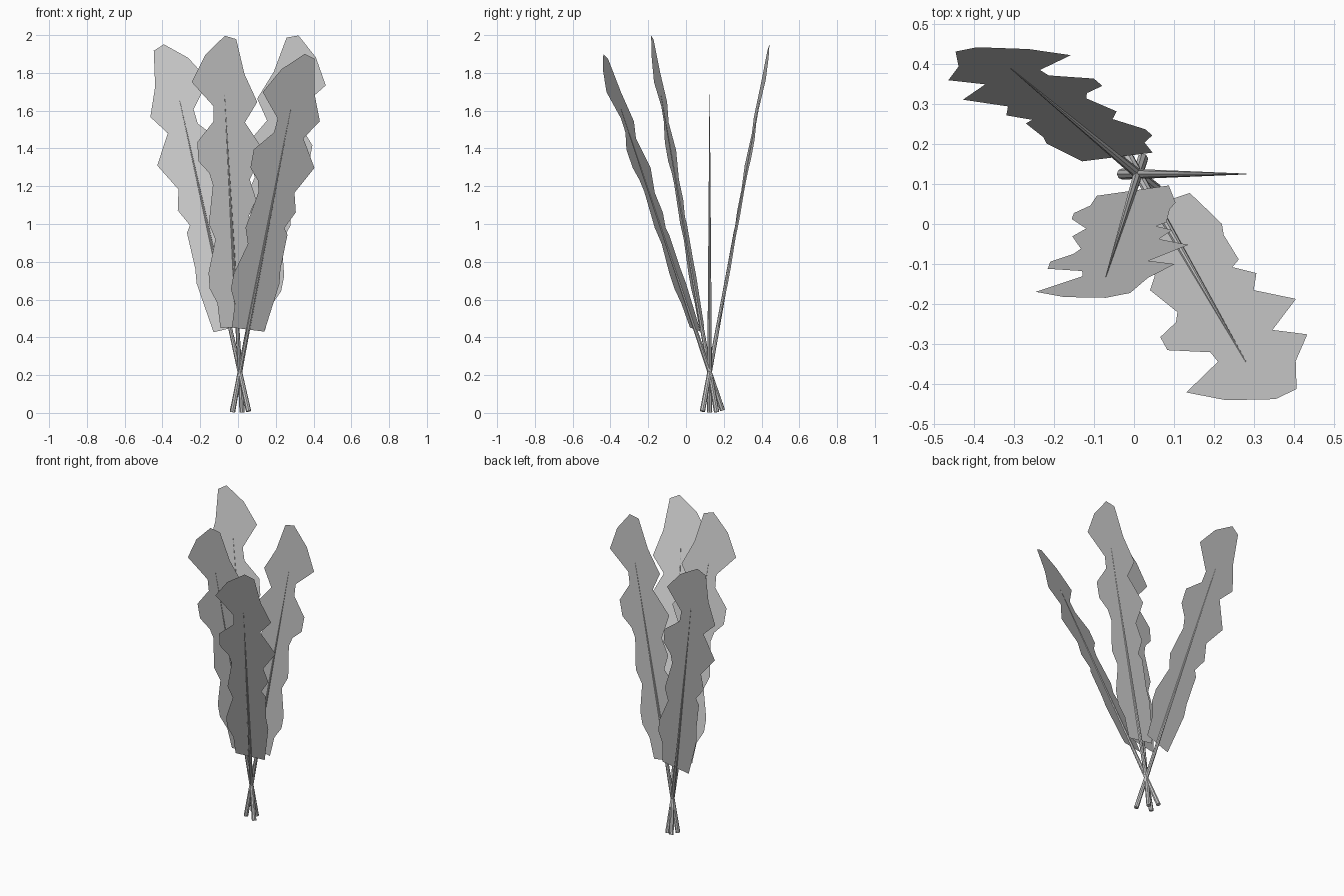
import bpy, bmesh
from mathutils import Vector, Matrix

if "Cube" in bpy.data.objects:
    bpy.data.objects.remove(bpy.data.objects["Cube"])

CROSS = Vector((0.01, 0.125, 0.216))   # point where all stems cross
T0, T1 = -0.216, 1.495                 # stem ends, measured along the stem

# ragged blade outline: (across, along stem)
OUTLINE = [
    (0.091, 0.238), (0.111, 0.408), (0.123, 0.514), (0.113, 0.593),
    (0.115, 0.790), (0.091, 0.827), (0.137, 0.919), (0.109, 1.028),
    (0.192, 1.177), (0.100, 1.336), (0.172, 1.440), (0.112, 1.595),
    (0.078, 1.786), (0.018, 1.809), (-0.093, 1.712), (-0.172, 1.575),
    (-0.062, 1.435), (-0.067, 1.355), (-0.160, 1.250), (-0.159, 1.147),
    (-0.105, 1.080), (-0.089, 1.015), (-0.122, 0.809), (-0.092, 0.720),
    (-0.138, 0.545), (-0.137, 0.460), (-0.100, 0.380), (-0.091, 0.245),
]


def blade_mesh():
    bm = bmesh.new()
    bm.faces.new([bm.verts.new((u, 0, t)) for u, t in OUTLINE])
    me = bpy.data.meshes.new("leaf_blade")
    bm.to_mesh(me)
    bm.free()
    return me


def stem_mesh():
    bm = bmesh.new()
    bmesh.ops.create_cone(bm, cap_ends=True, segments=8, radius1=0.014,
                          radius2=0.001, depth=T1 - T0,
                          matrix=Matrix.Translation((0, 0, (T0 + T1) / 2)))
    me = bpy.data.meshes.new("leaf_stem")
    bm.to_mesh(me)
    bm.free()
    return me


def place(name, mesh, mat):
    ob = bpy.data.objects.new(name, mesh)
    bpy.context.collection.objects.link(ob)
    ob.matrix_world = mat


blade, stem = blade_mesh(), stem_mesh()

# each leaf: name, stem direction, plane slope dy/dx, facing (1 front, -1 turned round)
LEAVES = [
    ("back_left", (-0.32, 0.265, 1.445), 0.076, -1),
    ("front_middle", (-0.08, -0.255, 1.455), 0.149, 1),
    ("front_right", (0.27, -0.470, 1.395), 0.28, 1),
    ("right", (0.27, 0.0, 1.465), 0.0, -1),
]
for name, direction, a, face in LEAVES:
    d = Vector(direction)
    b = (d.y - a * d.x) / d.z
    n = Vector((-a, 1, -b)).normalized() * face
    d.normalize()
    w = n.cross(d)
    mat = Matrix((w, n, d)).transposed().to_4x4()
    mat.translation = CROSS
    place(name + "_leaf_blade", blade, mat)
    place(name + "_leaf_stem", stem, mat)
